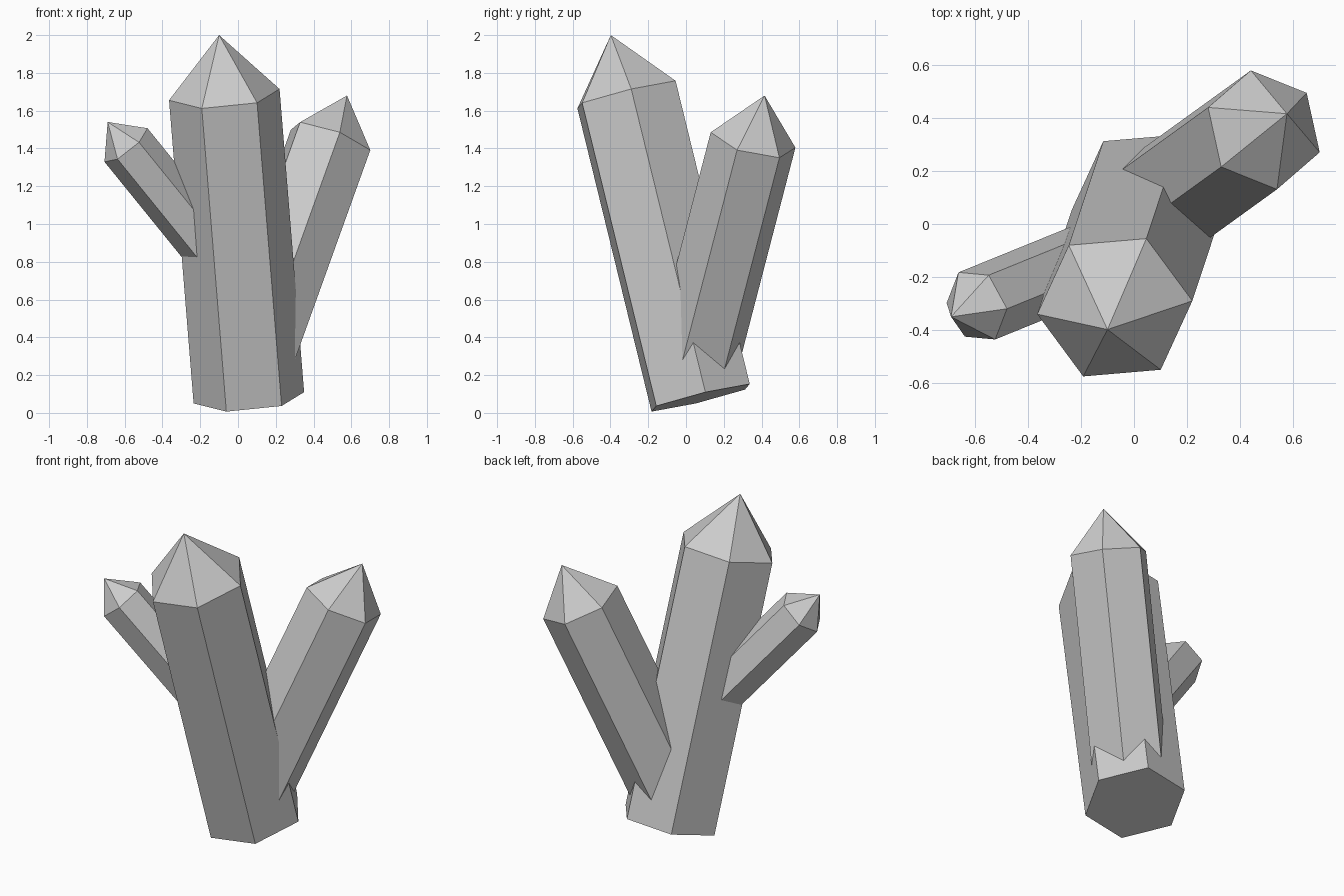
import bpy
import bmesh
from math import radians
from mathutils import Vector, Matrix

cube = bpy.data.objects.get("Cube")
if cube:
    bpy.data.objects.remove(cube, do_unlink=True)

SIDES = 6

# One plain grey for all crystals
grey = bpy.data.materials.new("crystal_grey")
grey.use_nodes = True
colour = (0.6, 0.6, 0.6, 1)
grey.diffuse_color = colour
grey.node_tree.nodes["Principled BSDF"].inputs["Base Color"].default_value = colour


def crystal(name, base, shoulder, tip, corner):
    """Six-sided prism from base to shoulder, closed by a pointed cap.
    corner is one shoulder corner; it sets the radius and the twist."""
    base, shoulder, tip = Vector(base), Vector(shoulder), Vector(tip)
    axis = (shoulder - base).normalized()
    spoke = Vector(corner) - shoulder
    radius = spoke.length
    spoke = (spoke - axis * spoke.dot(axis)).normalized() * radius

    bm = bmesh.new()
    spokes = [Matrix.Rotation(radians(360 * i / SIDES), 3, axis) @ spoke
              for i in range(SIDES)]
    lower = [bm.verts.new(base + s) for s in spokes]
    upper = [bm.verts.new(shoulder + s) for s in spokes]
    point = bm.verts.new(tip)
    bm.faces.new(lower[::-1])
    for i in range(SIDES):
        j = (i + 1) % SIDES
        bm.faces.new((lower[i], lower[j], upper[j], upper[i]))
        bm.faces.new((upper[i], upper[j], point))
    bmesh.ops.recalc_face_normals(bm, faces=bm.faces)

    mesh = bpy.data.meshes.new(name)
    bm.to_mesh(mesh)
    bm.free()
    mesh.materials.append(grey)
    obj = bpy.data.objects.new(name, mesh)
    bpy.context.collection.objects.link(obj)
    return obj


# Tall leaning crystal that carries the others
crystal("main_crystal", (0.0575, 0.0775, 0.08), (-0.0725, -0.315, 1.685),
        (-0.10, -0.398, 2.0), (0.22, -0.29, 1.715))

# Medium crystal, rooted inside the main one near its foot
crystal("back_left_crystal", (0.069, 0.051, 0.275), (0.49, 0.355, 1.445),
        (0.577, 0.416, 1.68), (0.70, 0.27, 1.39))

# Small crystal branching off halfway up
crystal("small_right_crystal", (-0.066, -0.095, 0.768), (-0.593, -0.309, 1.418),
        (-0.69, -0.35, 1.54), (-0.48, -0.32, 1.508))
